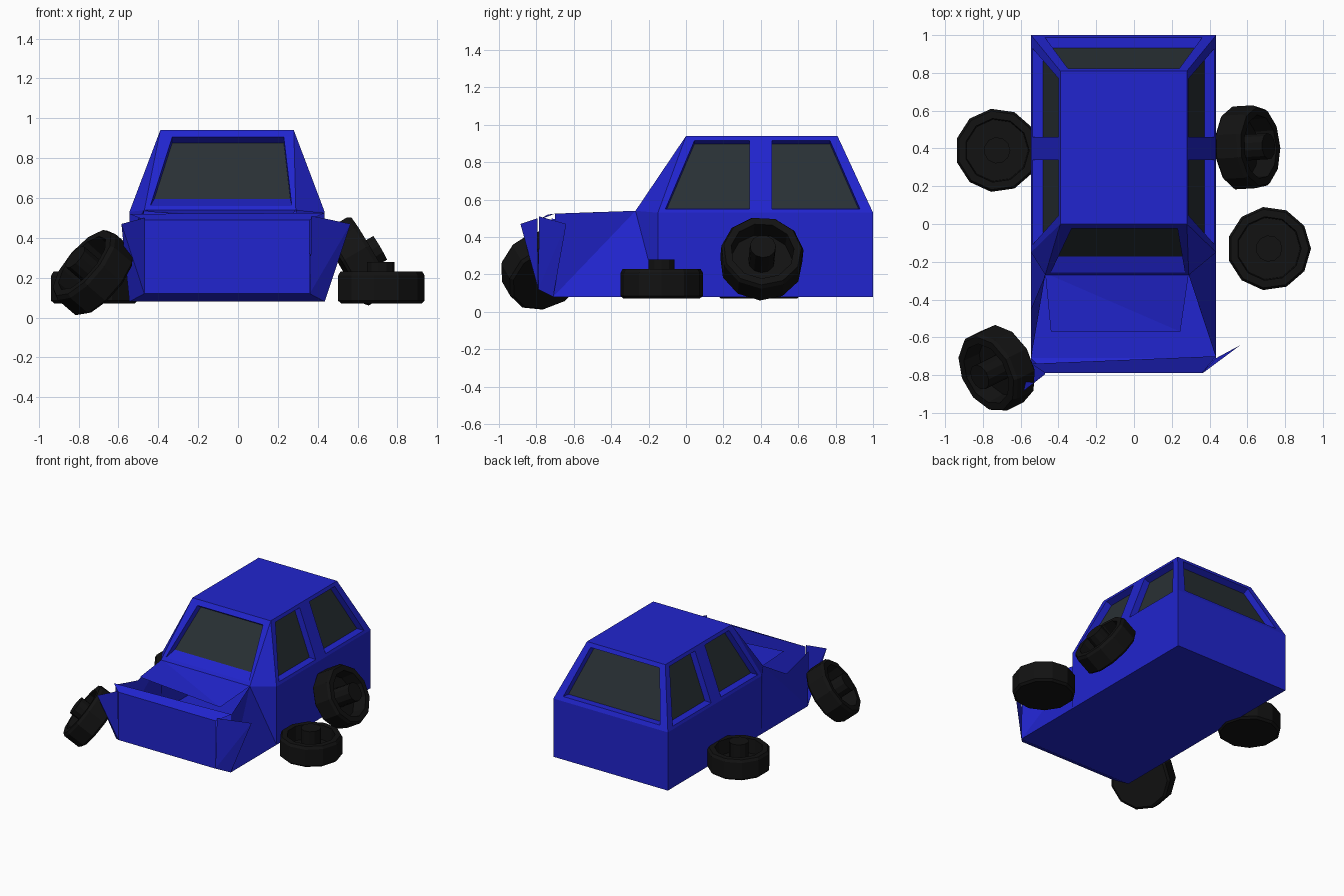
import bpy, bmesh
from mathutils import Vector, Matrix
from math import cos, sin, pi

if "Cube" in bpy.data.objects:
    bpy.data.objects.remove(bpy.data.objects["Cube"])


def material(name, rgb):
    m = bpy.data.materials.new(name)
    m.diffuse_color = (*rgb, 1)
    m.use_nodes = True
    m.node_tree.nodes["Principled BSDF"].inputs["Base Color"].default_value = m.diffuse_color
    return m


BLUE = material("blue_paint", (0.015, 0.018, 0.62))
GLASS = material("dark_glass", (0.022, 0.03, 0.035))
RUBBER = material("rubber", (0.006, 0.006, 0.006))
CENTRE = Vector((-0.055, 0.4, 0.5))


def make(name, polys, mat):
    """Object from a list of polygons, shared corners welded."""
    bm = bmesh.new()
    for p in polys:
        bm.faces.new([bm.verts.new(c) for c in p])
    bmesh.ops.remove_doubles(bm, verts=bm.verts, dist=0.001)
    bmesh.ops.recalc_face_normals(bm, faces=bm.faces)
    me = bpy.data.meshes.new(name)
    bm.to_mesh(me)
    bm.free()
    ob = bpy.data.objects.new(name, me)
    bpy.context.collection.objects.link(ob)
    me.materials.append(mat)
    return ob


def ring(a, b):
    n = len(a)
    return [[a[i], a[(i + 1) % n], b[(i + 1) % n], b[i]] for i in range(n)]


cabin, panes = [], []


def window(outer, inner, sill=0.02):
    """Frame around an opening, its reveal, and the recessed pane."""
    outer, inner = [Vector(v) for v in outer], [Vector(v) for v in inner]
    n = (inner[1] - inner[0]).cross(inner[3] - inner[0]).normalized()
    if n.dot(CENTRE - inner[0]) < 0:
        n = -n
    deep = [v + n * 0.05 for v in inner]
    # The sill rises towards the pane
    low = deep[0].lerp(deep[3], sill / 0.35), deep[1].lerp(deep[2], sill / 0.35)
    deep[0], deep[1] = low
    cabin.extend(ring(outer, inner) + ring(inner, deep))
    panes.append(deep)


# Cabin: sides with two windows each
L, R = -0.545, 0.435
apex = {L: (-0.47, -0.27, 0.54), R: (0.29, -0.27, 0.54)}
top_x = {L: -0.39, R: 0.28}
for s in (L, R):
    t = top_x[s]

    def on_side(y, z):
        return (s + (t - s) * (z - 0.53) / 0.41, y, z)

    corner, roof = (s, -0.15, 0.53), (t, 0, 0.94)
    window([corner, (s, 0.4, 0.53), (t, 0.4, 0.94), roof],
           [on_side(*p) for p in ((-0.11, 0.55), (0.34, 0.55), (0.34, 0.915), (0.045, 0.915))])
    window([(s, 0.4, 0.53), (s, 1, 0.53), (t, 0.81, 0.94), (t, 0.4, 0.94)],
           [on_side(*p) for p in ((0.46, 0.55), (0.93, 0.55), (0.77, 0.915), (0.46, 0.915))])
    cabin.append([corner, apex[s], roof])

# Cabin: windscreen, rear window, roof
window([apex[L], apex[R], (0.28, 0, 0.94), (-0.39, 0, 0.94)],
       [(x, -0.27 * (0.94 - z) / 0.4, z)
        for x, z in ((-0.44, 0.56), (0.27, 0.56), (0.23, 0.905), (-0.33, 0.905))], 0.065)
window([(L, 1, 0.53), (R, 1, 0.53), (0.28, 0.81, 0.94), (-0.39, 0.81, 0.94)],
       [(x, 1 - 0.19 * (z - 0.53) / 0.41, z)
        for x, z in ((-0.47, 0.56), (0.36, 0.56), (0.24, 0.91), (-0.35, 0.91))])
cabin.append([(-0.39, 0, 0.94), (0.28, 0, 0.94), (0.28, 0.81, 0.94), (-0.39, 0.81, 0.94)])
make("cabin", cabin, BLUE)
make("windows", panes, GLASS)

# Lower body: floor, tail, dented sides around an open engine bay
body = [[(L, -0.71, 0.08), (R, -0.71, 0.08), (R, 1, 0.08), (L, 1, 0.08)],
        [(L, 1, 0.08), (R, 1, 0.08), (R, 1, 0.53), (L, 1, 0.53)]]
for s in (L, R):
    low = [(s, y, 0.08) for y in (1, -0.15, -0.71)]
    body += [[low[0], low[1], (s, -0.15, 0.53), (s, 0.4, 0.53), (s, 1, 0.53)],
             [low[1], apex[s], (s, -0.15, 0.53)],
             [low[1], low[2], apex[s]]]
body += [[(R, -0.71, 0.08), (R, -0.7, 0.525), apex[R]],
         [(L, -0.71, 0.08), (L, -0.72, 0.5), (L, -0.45, 0.43), apex[L]]]
make("lower_body", body, BLUE)

# Crumpled hood
make("hood", [[(-0.47, -0.26, 0.54), (0.29, -0.26, 0.54), (0.245, -0.57, 0.48)],
              [(-0.47, -0.26, 0.54), (0.245, -0.57, 0.48), (-0.44, -0.57, 0.53)]], BLUE)

# Front panel with chamfered edges and torn corner flaps
tl, tr = (-0.47, -0.79, 0.49), (0.36, -0.79, 0.49)
bl, br = (-0.47, -0.79, 0.12), (0.36, -0.79, 0.12)
make("front_panel", [[bl, br, tr, tl],
                     [tl, tr, (R, -0.7, 0.525), (L, -0.74, 0.52)],
                     [bl, br, (R, -0.71, 0.08), (L, -0.71, 0.08)]], BLUE)
make("right_corner_flap", [[br, (R, -0.71, 0.08), (0.565, -0.64, 0.47)],
                           [br, (0.565, -0.64, 0.47), (0.37, -0.785, 0.51)]], BLUE)
make("left_corner_flap", [[bl, (L, -0.71, 0.08), (-0.585, -0.885, 0.47)],
                          [bl, (-0.585, -0.885, 0.47), (-0.47, -0.795, 0.5)]], BLUE)


# Wheels: lathed tyre with an open dish and protruding hub
def wheel(name, centre, axis, sides=11):
    profile = [(0.205, -0.08), (0.222, -0.065), (0.222, 0.06), (0.21, 0.08),
               (0.17, 0.08), (0.165, -0.03), (0.07, -0.03), (0.07, 0.13)]
    loops = [[(r * cos(2 * pi * i / sides), r * sin(2 * pi * i / sides), z)
              for i in range(sides)] for r, z in profile]
    polys = [loops[0], loops[-1]]
    for a, b in zip(loops, loops[1:]):
        polys += ring(a, b)
    ob = make(name, polys, RUBBER)
    turn = Vector((0, 0, 1)).rotation_difference(Vector(axis).normalized())
    ob.data.transform(Matrix.Translation(centre) @ turn.to_matrix().to_4x4())


wheel("wheel_fallen_right", (0.715, -0.13, 0.15), (0, 0, 1))
wheel("wheel_fallen_left", (-0.725, 0.39, 0.15), (0, 0, 1))
wheel("wheel_leaning_right", (0.6, 0.405, 0.285), (0.86, 0.05, 0.5))
wheel("wheel_leaning_front", (-0.725, -0.765, 0.225), (-0.7, -0.35, 0.6))
